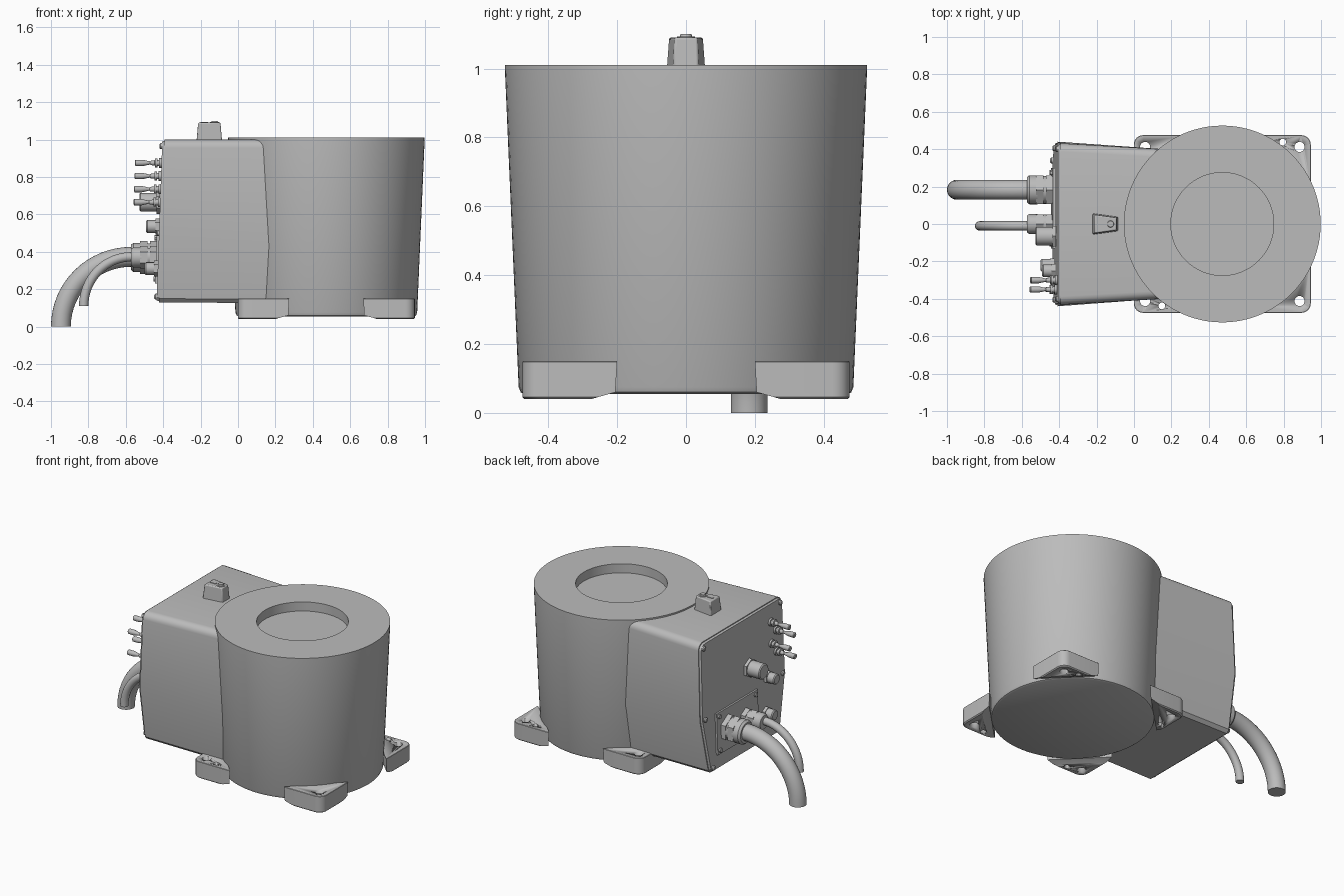
import bpy, bmesh, math
from mathutils import Matrix, Vector

if "Cube" in bpy.data.objects:
    bpy.data.objects.remove(bpy.data.objects["Cube"])

gray = bpy.data.materials.new("plain_gray")
gray.use_nodes = True
gray.diffuse_color = (0.5, 0.5, 0.5, 1)
gray.node_tree.nodes["Principled BSDF"].inputs["Base Color"].default_value = (0.5, 0.5, 0.5, 1)


def finish(name, bm, angle=30):
    bmesh.ops.recalc_face_normals(bm, faces=bm.faces)
    mesh = bpy.data.meshes.new(name)
    bm.to_mesh(mesh)
    bm.free()
    obj = bpy.data.objects.new(name, mesh)
    bpy.context.collection.objects.link(obj)
    mesh.materials.append(gray)
    bpy.ops.object.select_all(action='DESELECT')
    obj.select_set(True)
    bpy.context.view_layer.objects.active = obj
    bpy.ops.object.shade_smooth_by_angle(angle=math.radians(angle))
    return obj


def loft(name, rings, angle=30):
    """Closed solid through rings holding equal numbers of points."""
    bm = bmesh.new()
    loops = [[bm.verts.new(p) for p in ring] for ring in rings]
    for a, b in zip(loops, loops[1:]):
        for i in range(len(a)):
            j = (i + 1) % len(a)
            bm.faces.new((a[i], a[j], b[j], b[i]))
    bm.faces.new(loops[0])
    bm.faces.new(loops[-1])
    return finish(name, bm, angle)


def lathe(name, profile, origin, axis='Z', sides=32):
    """Turn (radius, distance) pairs around +z, or around -x."""
    turn = Matrix.Rotation(-math.pi / 2, 3, 'Y') if axis == 'X' else Matrix.Identity(3)
    rings = []
    for r, h in profile:
        ring = [Vector((r * math.cos(t), r * math.sin(t), h))
                for t in (2 * math.pi * k / sides for k in range(sides))]
        rings.append([turn @ p + Vector(origin) for p in ring])
    return loft(name, rings)


def rear_x(z):
    return -0.435 + 0.03 * (z - 0.13) / 0.87


# Tapered drum with a round recess in its top
CX = 0.472
lathe("drum", [(0.47, 0.055), (0.48, 0.06), (0.486, 0.075), (0.526, 1.0), (0.526, 1.01),
               (0.275, 1.01), (0.275, 0.95)], (CX, 0, 0), sides=96)


# Housing with rounded upper shoulders and a crease low on each side
def section(x_low, x_high, low, mid, mid_z, high, base=0.13, top=1.0, r=0.045):
    half = [(low - 0.02, base), (low, base + 0.02), (mid, mid_z)]
    for k in range(6):
        t = math.pi / 2 * k / 5
        half.append((high - r + r * math.cos(t), top - r + r * math.sin(t)))
    pts = half + [(-y, z) for y, z in reversed(half)]
    return [(x_low + (x_high - x_low) * (z - base) / (top - base), y, z) for y, z in pts]


loft("housing", [section(-0.422, -0.392, 0.37, 0.44, 0.5, 0.432),
                 section(0.19, 0.19, 0.365, 0.395, 0.43, 0.398, 0.125)], 20)
loft("rear_cover", [section(-0.42, -0.39, 0.365, 0.435, 0.5, 0.428, 0.135, 0.995),
                    section(-0.435, -0.405, 0.36, 0.43, 0.5, 0.423, 0.14, 0.99)], 20)

# Cover screws
for side in (1, -1):
    for y, z in ((0.34, 0.16), (0.405, 0.5), (0.40, 0.965)):
        lathe("cover_screw", [(0.016, 0), (0.016, 0.008), (0.01, 0.014)],
              (rear_x(z), side * y, z), 'X', 16)


# Four triangular feet with drilled mounting holes
def foot_ring(leg, z, inset, sx, sy):
    r = 0.05
    pts = [(leg, inset), (leg - 0.03, 0.03 + inset), (0.03 + inset, leg - 0.03), (inset, leg)]
    for k in range(7):
        t = math.pi + math.pi / 2 * k / 6
        pts.append((inset + r + r * math.cos(t), inset + r + r * math.sin(t)))
    return [(CX + sx * (0.473 - u), sy * (0.475 - v), z) for u, v in pts]


for sx in (1, -1):
    for sy in (1, -1):
        foot = loft("foot", [foot_ring(0.20, 0.04, 0.006, sx, sy), foot_ring(0.22, 0.046, 0, sx, sy),
                             foot_ring(0.27, 0.06, 0, sx, sy), foot_ring(0.275, 0.148, 0, sx, sy),
                             foot_ring(0.275, 0.15, 0.002, sx, sy)])
        small = (0.04, 0.18, 0.1) if sx != sy and sx < 0 else (0.15, 0.037, 0.3 if sx == sy else 0.1)
        for u, v, r, depth in ((0.06, 0.063, 0.027, 0.3), (small[0], small[1], 0.018, small[2])):
            cutter = lathe("hole_cutter", [(r, 0), (r, depth)],
                           (CX + sx * (0.473 - u), sy * (0.475 - v), 0.02), 'Z', 24)
            cutter.hide_render = True
            cutter.hide_viewport = True
            mod = foot.modifiers.new("hole", 'BOOLEAN')
            mod.operation = 'DIFFERENCE'
            mod.solver = 'EXACT'
            mod.object = cutter


# Tapered block on the housing roof, with a button and a slot plate
def block_ring(z, d):
    pts = [(-0.222, -0.057), (-0.222, 0.057), (-0.085, 0.038), (-0.085, -0.038)]
    mid = Vector((-0.153, 0))
    return [(*(mid + (Vector(p) - mid) * d), z) for p in pts]


block = loft("roof_block", [block_ring(0.99, 1), block_ring(1.09, 0.87)])
bevel = block.modifiers.new("soft", 'BEVEL')
bevel.width = 0.006
bevel.segments = 2
lathe("roof_button", [(0.026, 1.085), (0.026, 1.093), (0.018, 1.093), (0.016, 1.1)], (-0.125, 0, 0), 'Z', 24)
loft("slot_plate", [[(x, y, z) for x, y in ((-0.2, -0.008), (-0.2, 0.008), (-0.16, 0.008), (-0.16, -0.008))]
                    for z in (1.088, 1.093)])

# Cable entry plate
loft("entry_plate", [[(rear_x(z) + d, y, z) for y, z in ((-0.13, 0.23), (0.3, 0.23), (0.3, 0.5), (-0.13, 0.5))]
                     for d in (0.01, -0.012)])
for y in (-0.105, 0.275):
    for z in (0.255, 0.475):
        lathe("plate_screw", [(0.014, 0), (0.014, 0.012)], (rear_x(z) - 0.01, y, z), 'X', 12)


# Cable glands: hexagonal nuts with round collars
def gland(y, z, r):
    lathe("gland_nut", [(r, 0), (r, 0.035)], (-0.435, y, z), 'X', 6)
    lathe("gland_body", [(r * 0.85, 0), (r * 0.85, 0.06)], (-0.435, y, z), 'X')
    lathe("gland_cap_nut", [(r, 0.05), (r, 0.09)], (-0.435, y, z), 'X', 6)
    lathe("gland_collar", [(r * 0.88, 0.08), (r * 0.88, 0.125), (r * 0.75, 0.138)], (-0.435, y, z), 'X')


# Cables leave the glands and bend down in a quarter turn
def cable(name, y, z, r, reach, drop):
    path = [(-0.45, z)]
    for k in range(17):
        t = math.pi / 2 * k / 16
        path.append((-0.57 - reach * math.sin(t), z - drop * (1 - math.cos(t))))
    rings = []
    for i, (px, pz) in enumerate(path):
        a, b = path[max(i - 1, 0)], path[min(i + 1, len(path) - 1)]
        d = Vector((b[0] - a[0], 0, b[1] - a[1])).normalized()
        if i == len(path) - 1:
            d = Vector((0, 0, -1))
        n = Vector((d.z, 0, -d.x))
        rings.append([Vector((px, y, pz)) + r * (n * math.cos(t) + Vector((0, math.sin(t), 0)))
                      for t in (2 * math.pi * k / 24 for k in range(24))])
    loft(name, rings, 40)


gland(0.183, 0.37, 0.088)
gland(0.0, 0.37, 0.06)
cable("thick_cable", 0.183, 0.373, 0.053, 0.377, 0.373)
cable("thin_cable", -0.01, 0.373, 0.025, 0.255, 0.263)

# Round sockets and buttons
for name, y, z, r, length in (("socket", -0.065, 0.665, 0.05, 0.11),
                              ("upper_button", -0.25, 0.535, 0.034, 0.07),
                              ("lower_button", -0.22, 0.31, 0.034, 0.07)):
    x = rear_x(z)
    lathe(name + "_flange", [(r * 1.25, 0), (r * 1.25, 0.02)], (x, y, z), 'X', 6)
    lathe(name, [(r, 0), (r, length - 0.006), (r - 0.006, length)], (x, y, z), 'X')

# Toggle switches
for y, z in ((-0.3, 0.875), (-0.35, 0.805), (-0.3, 0.735), (-0.35, 0.665)):
    lathe("toggle_switch", [(0.026, 0), (0.026, 0.012), (0.017, 0.012), (0.017, 0.022), (0.024, 0.022),
                            (0.024, 0.034), (0.014, 0.036), (0.012, 0.055), (0.008, 0.06),
                            (0.017, 0.1), (0.017, 0.138), (0.012, 0.142)], (rear_x(z), y, z), 'X', 16)
